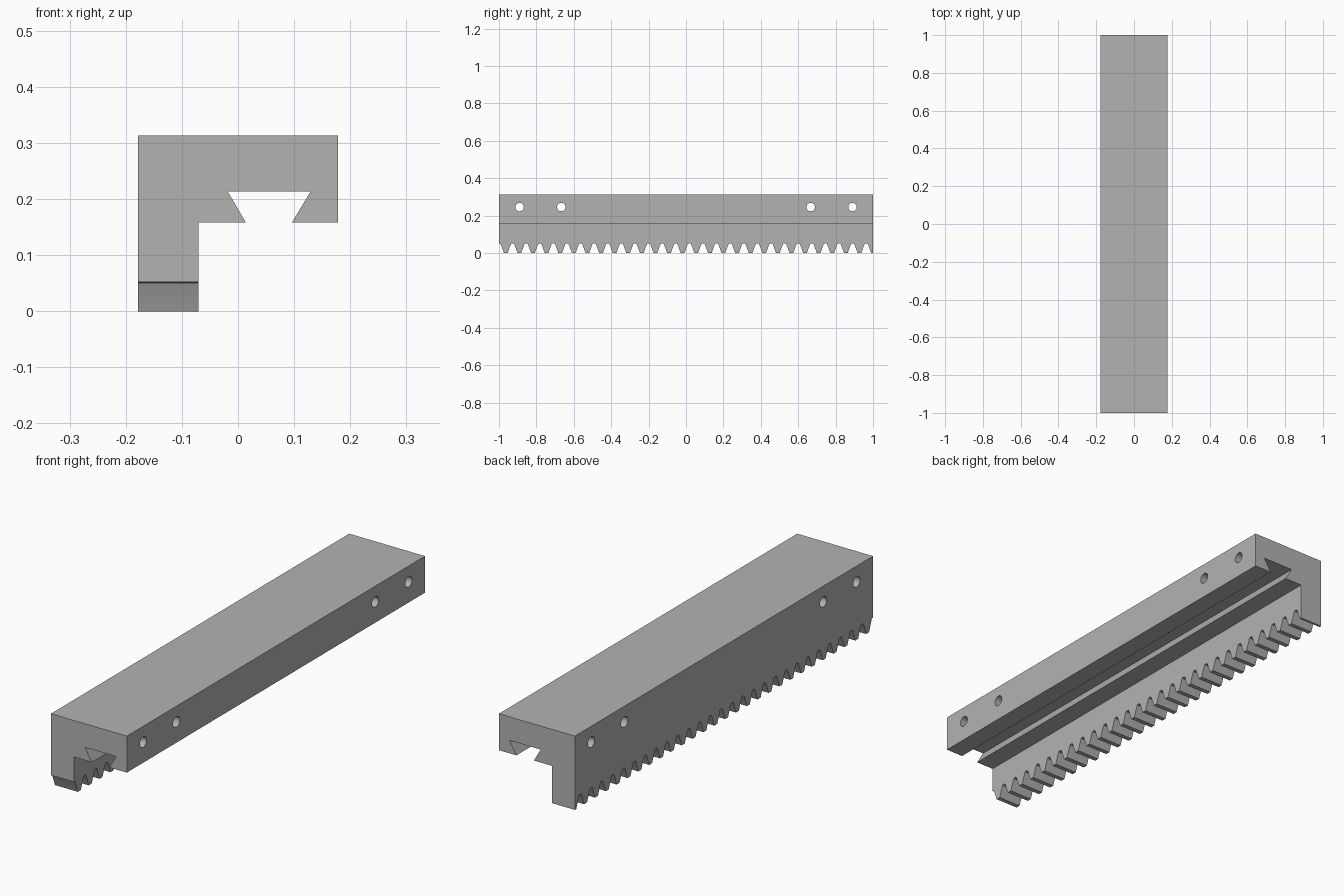
import bpy, bmesh, math
from mathutils import Matrix, Vector

cube = bpy.data.objects.get("Cube")
if cube:
    bpy.data.objects.remove(cube, do_unlink=True)

LENGTH, HALF_W, TOP = 2.0, 0.178, 0.313
LEG_X, STEP_Z, SLOT_Z = -0.07, 0.158, 0.213
PITCH = LENGTH / 27.5
TOOTH_H = 0.052

grey = bpy.data.materials.new("plain_grey")
grey.use_nodes = True
colour = (0.45, 0.45, 0.45, 1)
grey.diffuse_color = colour
grey.node_tree.nodes["Principled BSDF"].inputs["Base Color"].default_value = colour


def prism(bm, points, sweep):
    """Add a closed prism: a polygon swept along a vector."""
    face = bm.faces.new([bm.verts.new(p) for p in points])
    moved = bmesh.ops.extrude_face_region(bm, geom=[face])["geom"]
    verts = [v for v in moved if isinstance(v, bmesh.types.BMVert)]
    bmesh.ops.translate(bm, verts=verts, vec=Vector(sweep))


def to_object(bm, name):
    bmesh.ops.recalc_face_normals(bm, faces=bm.faces)
    mesh = bpy.data.meshes.new(name)
    bm.to_mesh(mesh)
    bm.free()
    mesh.materials.append(grey)
    obj = bpy.data.objects.new(name, mesh)
    bpy.context.collection.objects.link(obj)
    return obj


# Slide body: L-shaped section with a dovetail slot
section = [(-HALF_W, 0), (LEG_X, 0), (LEG_X, STEP_Z), (0.014, STEP_Z),
           (-0.018, SLOT_Z), (0.129, SLOT_Z), (0.096, STEP_Z),
           (HALF_W, STEP_Z), (HALF_W, TOP), (-HALF_W, TOP)]
bm = bmesh.new()
prism(bm, [(x, -LENGTH / 2, z) for x, z in section], (0, LENGTH, 0))
body = to_object(bm, "rack_slide_body")

# Tooth gaps: tapered, with slightly rounded roots
half_gap = [(0.0266, -0.02), (0.0266, 0), (0.0095, 0.047), (0.0075, 0.0505), (0.004, TOOTH_H)]
gap = half_gap + [(-y, z) for y, z in reversed(half_gap)]
bm = bmesh.new()
for i in range(28):
    centre = -LENGTH / 2 + i * PITCH
    prism(bm, [(-0.25, centre + y, z) for y, z in gap], (0.22, 0, 0))
tooth_cutter = to_object(bm, "tooth_gap_cutter")

# Cross holes through the upper block
bm = bmesh.new()
for y in (-0.89, -0.667, 0.667, 0.89):
    place = Matrix.Translation((0, y, 0.246)) @ Matrix.Rotation(math.pi / 2, 4, "Y")
    bmesh.ops.create_cone(bm, cap_ends=True, segments=32, radius1=0.0225,
                          radius2=0.0225, depth=0.5, matrix=place)
hole_cutter = to_object(bm, "cross_hole_cutter")

# Cut the body, keep the result and drop the cutters
for cutter in (tooth_cutter, hole_cutter):
    cutter.hide_render = True
    cut = body.modifiers.new(cutter.name, "BOOLEAN")
    cut.operation = "DIFFERENCE"
    cut.solver = "EXACT"
    cut.object = cutter
graph = bpy.context.evaluated_depsgraph_get()
result = bpy.data.meshes.new_from_object(body.evaluated_get(graph))
body.modifiers.clear()
body.data = result
for cutter in (tooth_cutter, hole_cutter):
    bpy.data.objects.remove(cutter, do_unlink=True)

# Smooth the hole walls only, keeping machined edges crisp
for obj in bpy.context.selected_objects:
    obj.select_set(False)
body.select_set(True)
bpy.context.view_layer.objects.active = body
bpy.ops.object.shade_smooth_by_angle(angle=math.radians(30))
